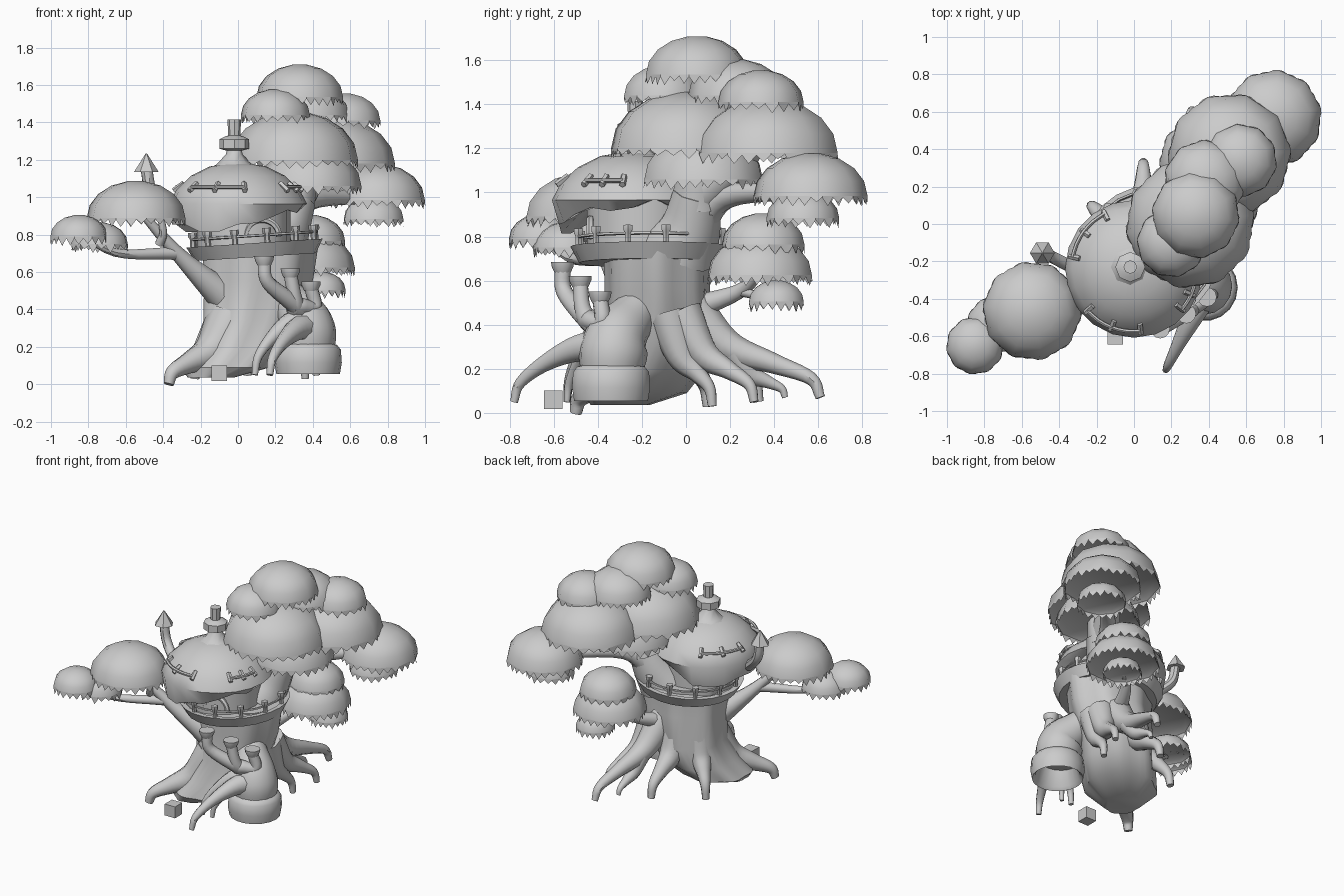
import bpy, bmesh, math, random
from mathutils import Vector, Matrix

random.seed(4)
if "Cube" in bpy.data.objects:
    bpy.data.objects.remove(bpy.data.objects["Cube"], do_unlink=True)

COLOUR = (0.6, 0.6, 0.6, 1)
grey = bpy.data.materials.new("plain grey")
grey.use_nodes = True
grey.diffuse_color = COLOUR
grey.node_tree.nodes["Principled BSDF"].inputs["Base Color"].default_value = COLOUR
made = []


def finish(name, bm, matrix=Matrix()):
    """Turn a bmesh into a named object."""
    mesh = bpy.data.meshes.new(name)
    bm.to_mesh(mesh)
    bm.free()
    mesh.transform(matrix)
    mesh.materials.append(grey)
    ob = bpy.data.objects.new(name, mesh)
    bpy.context.collection.objects.link(ob)
    made.append(ob)


def skin(bm, rings, end=True):
    """Bridge rings of points and cap them."""
    loops = [[bm.verts.new(point) for point in ring] for ring in rings]
    count = len(loops[0])
    for low, high in zip(loops, loops[1:]):
        for i in range(count):
            j = (i + 1) % count
            bm.faces.new((low[i], low[j], high[j], high[i]))
    bm.faces.new(loops[0][::-1])
    if end:
        bm.faces.new(loops[-1])
    bmesh.ops.recalc_face_normals(bm, faces=bm.faces)


def polar(radius, angle, z=0.0):
    return Vector((radius * math.cos(angle), radius * math.sin(angle), z))


def circle(sides, radius, z):
    return [polar(radius, i * math.tau / sides, z) for i in range(sides)]


def lathe(name, profile, at, sides, frame=Matrix(), end=True):
    """Revolve (radius, z) points around the vertical."""
    bm = bmesh.new()
    skin(bm, [circle(sides, radius, z) for radius, z in profile], end)
    finish(name, bm, frame @ Matrix.Translation(at))


def tube(name, path, sides=9, steps=5, frame=Matrix()):
    """Smooth tapered tube through (x, y, z, radius) points."""
    keys = [Vector(point) for point in path]
    keys = [2 * keys[0] - keys[1]] + keys + [2 * keys[-1] - keys[-2]]
    points = []
    for a, b, c, d in zip(keys, keys[1:], keys[2:], keys[3:]):
        for s in range(steps):
            t = s / steps
            points.append(b + ((c - a) * t + (2 * a - 5 * b + 4 * c - d) * t ** 2 + (3 * b - a - 3 * c + d) * t ** 3) / 2)
    points.append(keys[-2])
    centres = [point.to_3d() for point in points]
    rings, side, last = [], None, None
    for i, centre in enumerate(centres):
        along = (centres[min(i + 1, len(centres) - 1)] - centres[max(i - 1, 0)]).normalized()
        side = last.rotation_difference(along) @ side if last else along.orthogonal().normalized()
        last, up = along, along.cross(side)
        offsets = circle(sides, points[i][3], 0)
        rings.append([centre + side * o.x + up * o.y for o in offsets])
    bm = bmesh.new()
    skin(bm, rings)
    finish(name, bm, frame)


def limb(name, start, middle, end, thick, thin):
    """Branch bending through a middle point."""
    radii = (thick, math.sqrt(thick * thin), thin)
    tube(name, [(*p, r) for p, r in zip((start, middle, end), radii)])


def root(name, start, foot, thick, fall):
    """Root that runs outwards, then turns down to its foot."""
    path = []
    for out, height, size in zip((0, .3, .65, .93, 1), fall, (1, .7, .43, .28, .2)):
        p = Vector(start).lerp(Vector(foot), out)
        path.append((p.x, p.y, foot[2] + height * (start[2] - foot[2]), thick * size))
    tube(name, path)


def foliage(name, x, y, z, radius, sides=10):
    """Leaf dome with a hollow underside and a ragged hanging fringe."""
    bm = bmesh.new()
    tilts = [math.radians(20 * k) for k in range(5)]
    rings = [circle(sides, radius * math.cos(t), radius * .75 * math.sin(t)) for t in tilts]
    skin(bm, [circle(sides, radius * .85, radius * .1)] + rings)
    teeth = 3 if radius > .2 else 2
    for i in range(sides):
        a, b = rings[0][i], rings[0][(i + 1) % sides]
        for k in range(teeth):
            p, q = a.lerp(b, k / teeth), a.lerp(b, (k + 1) / teeth)
            drop = Vector((0, 0, -random.uniform(.012, .022)))
            tip = (p + q) * .51 + drop * 2.3
            bm.faces.new([bm.verts.new(c) for c in (p, p + drop / 2, tip, q + drop / 2, q)])
    turn = Matrix.Rotation(random.random(), 4, "Z")
    finish(name, bm, Matrix.Translation((x, y, z)) @ turn)


# Leaf domes: centre, rim height, radius
foliage("crown_top", .33, .05, 1.535, .235)
foliage("crown_front", .2, -.1, 1.44, .185)
foliage("crown_middle", .38, .23, 1.44, .22)
foliage("crown_back", .57, .34, 1.41, .195)
foliage("canopy_front", .3, 0, 1.2, .345)
foliage("canopy_back", .51, .37, 1.18, .33)
foliage("canopy_lower", .38, .08, 1.06, .28)
foliage("far_canopy", .745, .565, .985, .26)
foliage("far_canopy_lower", .725, .53, .885, .165)
foliage("low_leaves_top", .385, .35, .765, .19)
foliage("low_leaves_middle", .38, .335, .625, .245)
foliage("low_leaves_bottom", .445, .41, .505, .13)
foliage("side_canopy", -.545, -.465, .89, .265)
foliage("side_canopy_tip", -.85, -.65, .79, .155)
foliage("side_canopy_lower", -.74, -.54, .75, .155)

# Fluted trunk, leaning into the left front root: centre, height, half widths
SIDES = 42
bm = bmesh.new()
rings = []
for x, y, z, wide, deep in ((-.15, -.3, .035, .12, .13), (-.08, -.23, .09, .24, .23), (0, -.17, .19, .25, .25),
                            (.06, -.12, .34, .25, .25), (.1, -.13, .56, .29, .235), (.11, -.13, .76, .31, .24)):
    flutes = [1 + math.cos(7 * i * math.tau / SIDES) / 25 for i in range(SIDES)]
    rings.append([Vector((x + wide * p.x * f, y + deep * p.y * f, z)) for p, f in zip(circle(SIDES, 1, 0), flutes)])
skin(bm, rings)
finish("trunk", bm)

# Roots
FLAT, ARCH = (1, .55, .36, .2, 0), (1, .98, .72, .35, 0)
root("left_front_root", (-.04, -.22, .33), (-.37, -.5, 0), .14, FLAT)
root("back_root_long", (.17, 0, .5), (.31, .61, .07), .11, FLAT)
root("back_root_fork", (.22, .22, .27), (.23, .45, .07), .07, FLAT)
root("back_root_outer", (.27, -.02, .45), (.42, .31, .05), .1, FLAT)
root("back_root_near", (.28, -.08, .45), (.36, .12, .03), .1, FLAT)
root("back_root_middle", (.05, -.02, .5), (.05, .33, .05), .12, FLAT)
root("back_root_side", (-.05, -.07, .5), (-.23, .1, .03), .12, FLAT)
root("front_root_long", (.38, -.36, .3), (.17, -.78, .05), .09, ARCH)
root("front_root_short", (.36, -.38, .33), (.09, -.54, .05), .085, ARCH)
root("front_root_inner", (.35, -.4, .28), (.17, -.54, .05), .07, ARCH)

# Branches
limb("upper_trunk_base", (.2, -.03, .74), (.25, .02, .85), (.31, .05, 1), .18, .11)
limb("upper_trunk", (.28, .05, .95), (.32, .06, 1.1), (.32, .05, 1.4), .13, .08)
limb("canopy_branch", (.3, .06, .98), (.42, .25, 1.15), (.5, .36, 1.32), .1, .05)
limb("far_branch", (.24, .02, .85), (.38, .19, .985), (.72, .54, 1), .11, .03)
limb("side_branch", (-.04, -.2, .44), (-.29, -.34, .665), (-.52, -.46, .92), .1, .02)
limb("side_branch_tip", (-.34, -.37, .7), (-.66, -.53, .705), (-.85, -.65, .82), .035, .015)
limb("side_branch_fork", (-.42, -.42, .75), (-.4, -.45, .81), (-.42, -.47, .92), .025, .018)
limb("low_branch", (.16, .02, .47), (.27, .24, .55), (.4, .35, .65), .06, .02)
limb("low_branch_tip", (.28, .25, .55), (.38, .35, .53), (.44, .4, .55), .022, .015)

# Hollow stump entrance
lathe("stump_collar", [(.1, .2), (.15, .02), (.17, 0), (.18, .06), (.175, .13), (.155, .155), (.14, .16)],
      (.375, -.34, .055), 18, end=False)
tube("stump", [(.375, -.34, .18, .14), (.37, -.33, .27, .155), (.35, -.31, .35, .14), (.29, -.25, .43, .11), (.22, -.18, .52, .08)], 16)

# Flared pipes
for x, y, z in ((.14, -.56, .685), (.28, -.48, .62), (.39, -.39, .55)):
    tube("pipe", [(.34, -.35, .36, .06), (.31, -.44, .42, .05), (x + .02, y + .01, z - .14, .038), (x, y, z - .03, .036)], 10)
    lathe("pipe_lip", [(.036, -.05), (.05, -.02), (.052, 0)], (x, y, z), 12)

# Deck, posts and rail share one tilted frame
deck_frame = Matrix.Translation((.09, -.16, .72)) @ Matrix.Rotation(-.065, 4, "Y")
lathe("deck", [(.2, -.04), (.325, -.04), (.365, .035), (.33, .035), (.325, .02), (.2, .02)], (0, 0, 0), 24, deck_frame)
RAIL = .335
for i in range(12):
    post = [(.016, .02), (.016, .08), (.024, .09), (.024, .112)]
    lathe("rail_post", post, polar(RAIL, (i + .4) * math.tau / 12), 6, deck_frame)
tube("deck_rail", [(*polar(RAIL, i * math.tau / 24, .075), .008) for i in range(25)], 5, 1, deck_frame)

# House wall and arched door frame
lathe("house_wall", [(.25, 0), (.25, .25)], (.03, -.2, .72), 16)
arch = [polar(.09, i * math.pi / 8) for i in range(9)]
tube("door_arch", [(.13 + p.x, -.435, .79 + p.y, .017) for p in arch], 6, 2)

# Domed roof with a ragged eave that lifts towards the upper trunk
cap = Vector((0, -.24, 0))
bm = bmesh.new()
rings = [circle(20, radius, z) for radius, z in
         ((.03, 1.185), (.15, 1.165), (.25, 1.115), (.33, 1.04), (.368, .965), (.33, .84), (.2, .95))]
for p in rings[5]:
    facing = math.cos(math.atan2(p.y, p.x) - .25)
    swell = 1 + max(0, -facing) / 14
    p.x, p.y = p.x * swell, p.y * swell
    p.z += .12 * max(0, facing) + random.choice((-.025, .015))
skin(bm, rings)
finish("house_roof", bm, Matrix.Translation(cap))

# Bars with end brackets lying on the roof
for first, final in ((118, 169), (222, 276), (-40, -8)):
    angles = [math.radians(first + (final - first) * s / 4) for s in range(5)]
    tube("roof_bar", [(*(cap + polar(.335, a, 1.055)), .011) for a in angles], 6, 2)
    for a in angles[::2]:
        tube("roof_bracket", [(*(cap + polar(.295, a, 1.075)), .015), (*(cap + polar(.35, a, 1.035)), .015)], 5, 1)

# Chimney
lathe("chimney_base", [(.13, 0), (.09, .03), (.045, .08), (.035, .12)], (-.02, -.23, 1.15), 8)
lathe("chimney_collar", [(.045, 0), (.08, .01), (.08, .06), (.05, .075), (.033, .08), (.036, .165)], (-.02, -.23, 1.25), 8)

# Lantern turret on a leaning pipe
limb("turret_pipe", (-.35, -.22, .91), (-.46, -.165, 1.02), (-.49, -.155, 1.15), .034, .032)
lathe("turret_roof", [(.03, 0), (.066, 0), (.003, .1)], (-.49, -.155, 1.135), 6)

# Loose block
bm = bmesh.new()
bmesh.ops.create_cube(bm, size=.083, matrix=Matrix.Translation((-.1, -.602, .06)))
finish("loose_block", bm)

# Smooth shading with sharp edges kept
bpy.ops.object.select_all(action="DESELECT")
for ob in made:
    ob.select_set(True)
bpy.context.view_layer.objects.active = made[0]
bpy.ops.object.shade_smooth_by_angle(angle=math.radians(40))
